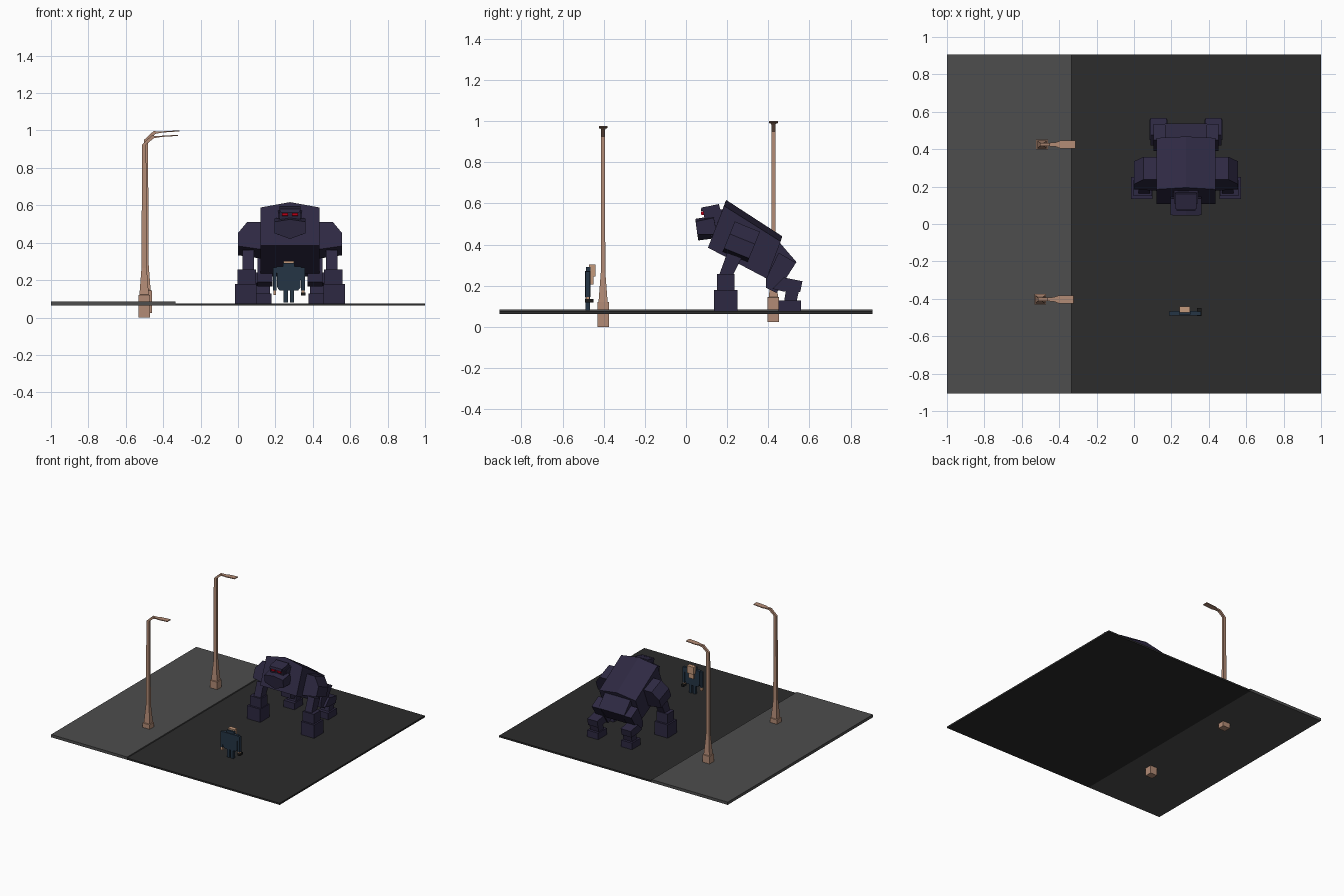
import bpy, bmesh, math
from mathutils import Vector

if "Cube" in bpy.data.objects:
    bpy.data.objects.remove(bpy.data.objects["Cube"])

CX = 0.278  # mirror plane of the beast


def material(name, rgb):
    m = bpy.data.materials.new(name)
    m.diffuse_color = (*rgb, 1)
    m.use_nodes = True
    m.node_tree.nodes["Principled BSDF"].inputs["Base Color"].default_value = m.diffuse_color
    return m


ROAD = material("asphalt", (0.025, 0.025, 0.025))
WALK = material("paving", (0.075, 0.075, 0.075))
RUST = material("lamp metal", (0.45, 0.26, 0.18))
HIDE = material("hide", (0.027, 0.022, 0.055))
RED = material("eye red", (0.55, 0.0, 0.01))
NAVY = material("coat navy", (0.018, 0.035, 0.06))
SKIN = material("skin", (0.55, 0.32, 0.2))
BLACK = material("black", (0.01, 0.01, 0.01))


def loft(name, sections, mat):
    """Join matching point loops and cap the ends."""
    bm = bmesh.new()
    loops = [[bm.verts.new(p) for p in s] for s in sections]
    n = len(loops[0])
    for a, b in zip(loops, loops[1:]):
        for i in range(n):
            j = (i + 1) % n
            bm.faces.new((a[i], a[j], b[j], b[i]))
    bm.faces.new(loops[0])
    bm.faces.new(loops[-1])
    bmesh.ops.recalc_face_normals(bm, faces=bm.faces)
    me = bpy.data.meshes.new(name)
    bm.to_mesh(me)
    bm.free()
    me.materials.append(mat)
    ob = bpy.data.objects.new(name, me)
    bpy.context.collection.objects.link(ob)
    return ob


def prism(name, x0, x1, yz, mat=HIDE):
    return loft(name, [[(x, y, z) for y, z in yz] for x in (x0, x1)], mat)


def box(name, x0, x1, y0, y1, z0, z1, mat=HIDE):
    return prism(name, x0, x1, [(y0, z0), (y1, z0), (y1, z1), (y0, z1)], mat)


def pair(name, x0, x1, yz, mat=HIDE):
    prism(name + "_left", x0, x1, yz, mat)
    prism(name + "_right", 2 * CX - x1, 2 * CX - x0, yz, mat)


def rect(y0, y1, z0, z1):
    return [(y0, z0), (y1, z0), (y1, z1), (y0, z1)]


# Ground slabs
box("road", -0.335, 1, -0.907, 0.907, 0.063, 0.076, ROAD)
box("sidewalk", -1, -0.335, -0.907, 0.907, 0.063, 0.085, WALK)


# Street lamps: square sections swept up the post and out along the arm
def lamp(name, x, y, z):
    # path x, path z, tilt, half depth, half width
    path = [(0, 0, 0, .031, .028), (0, .12, 0, .031, .028), (0, .122, 0, .025, .022),
            (0, .265, 0, .014, .011), (0, .925, 0, .011, .009), (.045, .965, 55, .009, .009),
            (.075, .967, 86, .004, .012), (.1, .969, 86, .003, .021), (.18, .974, 86, .003, .021)]
    secs = []
    for px, pz, tilt, a, b in path:
        t = math.radians(tilt)
        u = Vector((math.cos(t), 0, -math.sin(t)))
        c = Vector((x + px, y, z + pz))
        secs.append([c + u * a * s + Vector((0, b * r, 0))
                     for s, r in ((-1, -1), (1, -1), (1, 1), (-1, 1))])
    loft(name, secs, RUST)


lamp("street_lamp_front", -0.502, -0.403, 0)
lamp("street_lamp_back", -0.492, 0.425, 0.024)

# Beast torso with a ridged back
side = [(.107, .385), (.185, .588), (.46, .415), (.392, .235)]
mid = [(.107, .385), (.195, .617), (.468, .44), (.392, .235)]
loft("torso", [[(x, y, z) for y, z in p]
               for x, p in ((.119, side), (CX, mid), (2 * CX - .119, side))], HIDE)

# Chamfered shoulders, extruded along the tilted body
t = math.radians(22)
along = Vector((0, math.cos(t), -math.sin(t)))
down = Vector((0, -math.sin(t), -math.cos(t)))
start = Vector((0, .237, .512))
outline = [(.13, 0), (.05, 0), (.0, .065), (.0, .14), (.13, .16)]
for label, sign in (("left", 1), ("right", -1)):
    secs = []
    for d in (0, .132):
        secs.append([Vector((CX + sign * (x - CX), 0, 0)) + start + down * h + along * d
                     for x, h in outline])
    loft("shoulder_" + label, secs, HIDE)

# Front limbs
pair("upper_arm", .025, .085, [(.2, .36), (.27, .335), (.22, .235), (.155, .235)])
pair("forearm", -.002, .095, rect(.15, .235, .17, .256))
pair("front_foot", -.015, .1, rect(.135, .25, .075, .18))

# Hips and hind limbs
prism("hips", .165, 2 * CX - .165, [(.39, .25), (.455, .41), (.537, .315), (.465, .22)])
pair("thigh", .105, .185, [(.39, .235), (.45, .36), (.535, .312), (.44, .165), (.39, .19)])
pair("shin", .088, .175, [(.42, .185), (.475, .24), (.566, .222), (.555, .17), (.475, .172)])
pair("ankle", .095, .17, [(.49, .2), (.555, .2), (.535, .115), (.475, .115)])
pair("hind_foot", .082, .178, rect(.45, .558, .075, .128))

# Neck, head and faceted muzzle
prism("neck", .215, 2 * CX - .215, [(.12, .44), (.11, .56), (.2, .575), (.24, .45)])
prism("head", .222, 2 * CX - .222, [(.095, .5), (.08, .58), (.16, .597), (.185, .5)])
prism("brow", .226, 2 * CX - .226, [(.072, .562), (.075, .58), (.1, .585), (.1, .565)])
muzzle_side = [(.055, .45), (.047, .512), (.135, .53), (.15, .45)]
muzzle_mid = [(.06, .42), (.045, .525), (.135, .54), (.15, .432)]
loft("muzzle", [[(x, y, z) for y, z in p] for x, p in
                ((.196, muzzle_side), (CX, muzzle_mid), (2 * CX - .196, muzzle_side))], HIDE)
pair("eye", .236, .268, [(.074, .545), (.072, .56), (.1, .56), (.1, .54)], RED)

# Small standing figure in a coat, facing the beast
HX = 0.272
loft("coat", [[(HX + s * w, y, z) for s, y in ((-1, -.49), (1, -.49), (1, -.465), (-1, -.465))]
              for w, z in ((.05, .145), (.062, .16), (.066, .272))], NAVY)
for label, s in (("left", -1), ("right", 1)):
    def limb(name, a, b, y0, y1, z0, z1, mat):
        xa, xb = sorted((HX + s * a, HX + s * b))
        box(name + "_" + label, xa, xb, y0, y1, z0, z1, mat)
    limb("leg", .006, .028, -.488, -.467, .08, .15, NAVY)
    limb("sleeve", .066, .085, -.488, -.467, .145, .268, NAVY)
    limb("hand", .068, .083, -.486, -.469, .12, .145, SKIN)
box("face", .243, .3, -.472, -.44, .245, .303, SKIN)
box("hair", .24, .303, -.485, -.464, .262, .292, NAVY)
box("shirt", .25, .293, -.467, -.45, .205, .25, SKIN)
box("hand_tool", .338, .36, -.492, -.45, .118, .135, BLACK)
